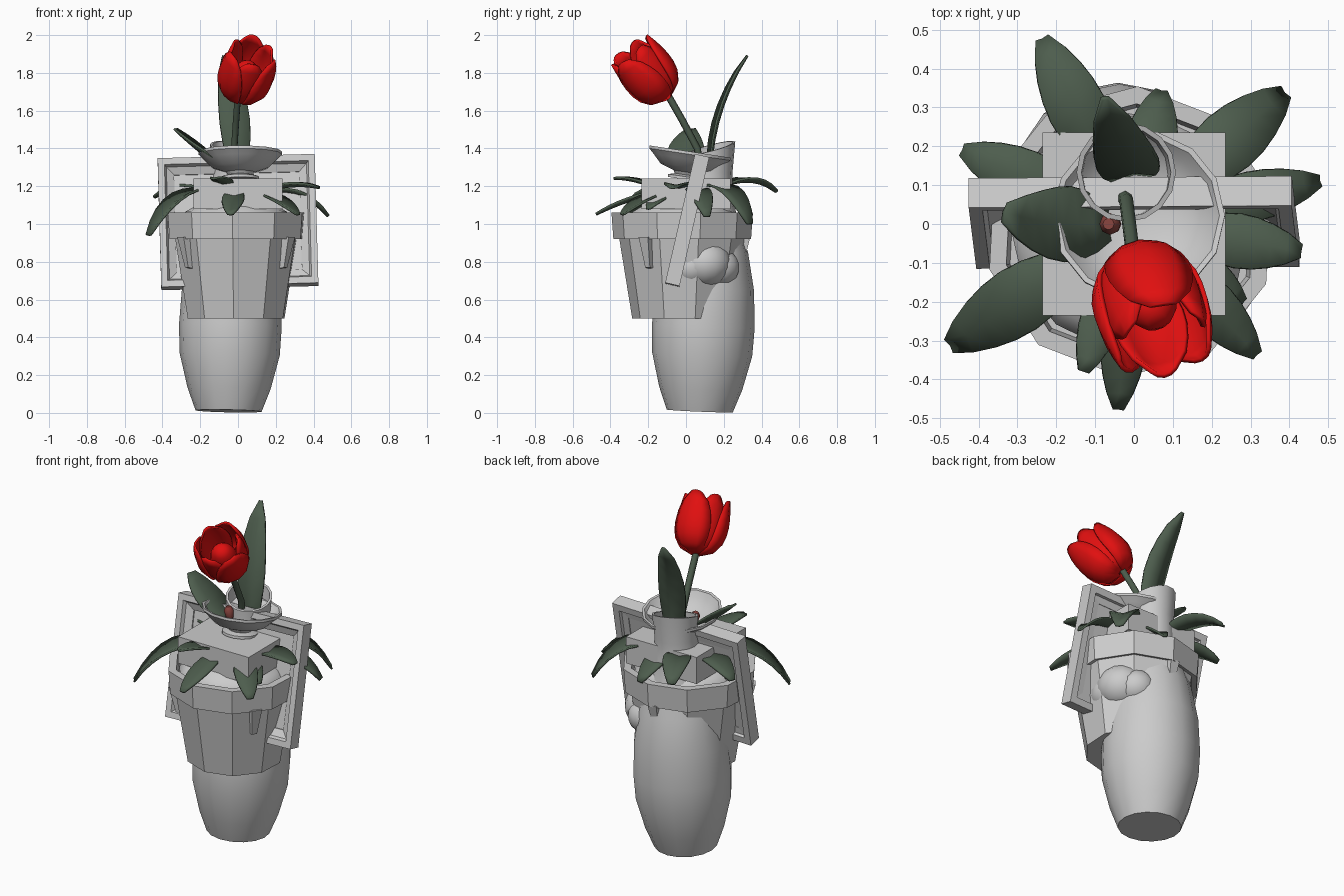
import bpy, bmesh, math
from mathutils import Vector as V, Matrix as M

if "Cube" in bpy.data.objects:
    bpy.data.objects.remove(bpy.data.objects["Cube"])


def material(name, rgb):
    m = bpy.data.materials.new(name)
    m.diffuse_color = (*rgb, 1)
    m.use_nodes = True
    m.node_tree.nodes["Principled BSDF"].inputs["Base Color"].default_value = m.diffuse_color
    return m


RED = material("petal_red", (0.75, 0.005, 0.005))
GREEN = material("leaf_green", (0.075, 0.11, 0.075))
BROWN = material("stamen_brown", (0.25, 0.06, 0.05))


def make(name, verts, faces, mat=None, smooth=None, thick=0):
    me = bpy.data.meshes.new(name)
    me.from_pydata([tuple(v) for v in verts], [], faces)
    bm = bmesh.new()
    bm.from_mesh(me)
    bmesh.ops.recalc_face_normals(bm, faces=bm.faces)
    bm.to_mesh(me)
    bm.free()
    ob = bpy.data.objects.new(name, me)
    bpy.context.collection.objects.link(ob)
    if mat:
        me.materials.append(mat)
    if thick:
        mod = ob.modifiers.new("thickness", 'SOLIDIFY')
        mod.thickness = thick
        mod.offset = 0
    if smooth:
        bpy.ops.object.select_all(action='DESELECT')
        ob.select_set(True)
        bpy.context.view_layer.objects.active = ob
        bpy.ops.object.shade_smooth_by_angle(angle=math.radians(smooth))
    return ob


def grid_faces(rows, cols, wrap=False):
    n = cols if wrap else cols - 1
    return [(i * cols + j, i * cols + (j + 1) % cols,
             (i + 1) * cols + (j + 1) % cols, (i + 1) * cols + j)
            for i in range(rows - 1) for j in range(n)]


def lathe(name, profile, base, top, sides, turn=0, mat=None, smooth=None):
    # turned profile (radius, height) standing on base, axis pointing to top
    base, top = V(base), V(top)
    up = (top - base).normalized()
    x = (V((1, 0, 0)) - up * up.x).normalized()
    y = up.cross(x)
    verts = []
    for r, h in profile:
        for k in range(sides):
            a = math.radians(turn) + 2 * math.pi * k / sides
            verts.append(base + r * (x * math.cos(a) + y * math.sin(a)) + up * h)
    n = len(profile)
    faces = grid_faces(n, sides, True)
    faces += [tuple(range(sides)), tuple(range((n - 1) * sides, n * sides))]
    return make(name, verts, faces, mat, smooth)


def sphere(name, loc, scale, mat=None):
    prof = [(math.sin(math.pi * i / 9), -math.cos(math.pi * i / 9)) for i in range(1, 9)]
    ob = lathe(name, prof, (0, 0, 0), (0, 0, 1), 14, 0, mat, 50)
    ob.data.transform(M.Translation(loc) @ M.Diagonal((*scale, 1)))
    return ob


def box(name, loc, size, mtx=M()):
    c = [V((x * size[0] / 2, y * size[1] / 2, z * size[2] / 2)) + V(loc)
         for x in (-1, 1) for y in (-1, 1) for z in (-1, 1)]
    return make(name, [mtx @ p for p in c],
                [(0, 1, 3, 2), (4, 6, 7, 5), (0, 4, 5, 1), (2, 3, 7, 6), (0, 2, 6, 4), (1, 5, 7, 3)])


def leaf(name, base, mid, tip, width, side=None, end=.28):
    # folded blade swept along a quadratic curve
    a, b, c = V(base), V(mid), V(tip)
    prof = [0.5, 0.8, 1.0, 1.08, 1.02, 0.86, 0.62, end]
    verts = []
    for i, w in enumerate(prof):
        t = i / (len(prof) - 1)
        p = a * (1 - t) ** 2 + b * 2 * t * (1 - t) + c * t * t
        d = ((b - a) * (1 - t) + (c - b) * t).normalized()
        s = V(side).normalized() if side else d.cross(V((0, 0, 1))).normalized()
        n = s.cross(d)
        for v in (-1, 0, 1):
            verts.append(p + s * v * w * width / 2 + n * abs(v) * w * width * 0.12)
    make(name, verts, grid_faces(len(prof), 3), GREEN, 30, 0.012)


# tall vase, leaning slightly back, its lip cut at a slant (high at the back)
vase = lathe("tall_vase", [(.175, 0), (.22, .12), (.265, .3), (.272, .45), (.26, .65), (.22, .85),
                           (.155, 1.03), (.125, 1.15), (.12, 1.27), (.128, 1.43), (.115, 1.43), (.105, 1.2)],
             (-.05, .073, .01), (-.02, .133, 1.44), 16, 0, None, 40)
for v in vase.data.vertices:
    if v.co.z > 1.35:
        v.co.z += (v.co.y - .25) * .3 - (v.co.x + .02) * .12

# ten-sided planter with a thick rim
lathe("planter", [(.265, .5), (.335, .93), (.365, .92), (.375, 1.06), (.33, 1.06), (.32, .98)],
      (-.01, -.02, 0), (-.01, -.02, 1), 10, -93)
sphere("soil_mound", (-.01, -.02, .99), (.31, .31, .15))

# small ribs below the rim
for i, deg in enumerate((-35, 215, 90)):
    m = M.Translation((-.01, -.02, 0)) @ M.Rotation(math.radians(deg), 4, 'Z')
    pts = [(.26, .03, .93), (.26, -.03, .93), (.36, .03, .93), (.36, -.03, .93),
           (.26, .02, .76), (.26, -.02, .76), (.32, .015, .77), (.32, -.015, .77)]
    make(f"planter_rib_{i}", [m @ V(p) for p in pts],
         [(0, 1, 3, 2), (4, 6, 7, 5), (0, 2, 6, 4), (1, 5, 7, 3), (2, 3, 7, 6), (0, 4, 5, 1)])

# rounded lumps beside the vase
for i, (loc, r) in enumerate((((.17, .1, .79), .14), ((.13, .17, .77), .115), ((.18, .03, .77), .12))):
    sphere(f"round_lump_{i}", loc, (r, r, r * .9))

# square block on the planter
box("square_block", (0, 0, 1.16), (.47, .47, .16))

# leaning picture frame: stepped rectangular ring and a thin panel, recessed on both sides
fm = (M.Translation((0, .005, 1.01)) @ M.Rotation(math.radians(-13), 4, 'X')
      @ M.Rotation(math.radians(-1.6), 4, 'Y'))
section = [(0, -.04), (.035, -.04), (.045, -.02), (.085, .0), (.085, .02), (.045, .022), (.04, .038), (0, .038)]
verts = []
for inset, y in section:
    for sx, sz in ((-1, -1), (1, -1), (1, 1), (-1, 1)):
        verts.append(fm @ V((sx * (.416 - inset), y, sz * (.35 - inset))))
n = len(section)
make("picture_frame", verts, [(i * 4 + j, i * 4 + (j + 1) % 4, (i + 1) % n * 4 + (j + 1) % 4,
                               (i + 1) % n * 4 + j) for i in range(n) for j in range(4)])
box("frame_panel", (0, .012, 0), (.67, .008, .55), fm)

# flared bowl on a short foot
lathe("flared_bowl", [(.1, 0), (.1, .015), (.065, .025), (.075, .04), (.15, .065), (.195, .11), (.222, .135),
                      (.222, .15), (.208, .148), (.185, .115), (.14, .075), (.06, .05)],
      (.012, .0, 1.235), (.012, .015, 1.335), 14, 0, None, 35)
lathe("bowl_bud", [(.012, 0), (.022, .02), (.028, .06), (.015, .08)],
      (-.05, 0, 1.3), (-.07, 0, 1.4), 8, 0, BROWN, 50)

# flower stem
sp = [V((-.03, .08, 1.25)), V((-.02, .06, 1.4)), V((-.01, -.02, 1.55)), V((.0, -.1, 1.69))]
cu = bpy.data.curves.new("flower_stem", 'CURVE')
cu.dimensions = '3D'
cu.bevel_depth = .019
cu.bevel_resolution = 1
s = cu.splines.new('POLY')
s.points.add(len(sp) - 1)
for q, p in zip(s.points, sp):
    q.co = (*p, 1)
cu.materials.append(GREEN)
bpy.context.collection.objects.link(bpy.data.objects.new("flower_stem", cu))

# cup-shaped flower: three outer and three inner petals round a core
axis = V((.075, -.21, .25)).normalized()
fl = M.Translation((.005, -.098, 1.67)) @ axis.to_track_quat('Z', 'Y').to_matrix().to_4x4()
radius = [.02, .1, .13, .143, .147, .145, .138, .128]
half = [64, 66, 66, 65, 62, 56, 46, 22]
for i in range(6):
    k = 1 if i % 2 else .88
    verts = []
    for j, (r, h) in enumerate(zip(radius, half)):
        z = .33 * (j / 7) ** 1.1
        for v in (-1, -.5, 0, .5, 1):
            a = math.radians(60 * i + 15 + v * h * .8)
            rr = r * k * (1 - .06 * v * v)
            verts.append(fl @ V((rr * math.cos(a), rr * math.sin(a), z - .012 * v * v * j / 7)))
    make(f"petal_{i}", verts, grid_faces(8, 5), RED, 40, .012)
core = sphere("flower_core", (0, 0, .13), (.075, .075, .12), RED)
core.data.transform(fl)

# upright leaves: one in the vase neck, one in the bowl
leaf("tall_leaf", (0, .13, 1.25), (-.01, .14, 1.6), (-.075, .325, 1.89), .15, (1, .15, .1), .12)
leaf("side_leaf", (-.07, 0, 1.29), (-.2, -.01, 1.37), (-.335, .03, 1.5), .18)

# drooping leaves around the block: tip position, arch height, width
droop = [((-.235, .475, 1.17), 1.28, .14), ((.385, .335, 1.0), 1.25, .15), ((.475, .11, 1.04), 1.2, .12),
         ((.43, -.07, 1.19), 1.22, .13), ((.315, -.335, 1.05), 1.13, .12), ((-.04, -.475, 1.05), 1.12, .11),
         ((-.47, -.31, .94), 1.2, .16), ((-.44, .19, 1.14), 1.22, .13), ((.07, .34, 1.05), 1.15, .12),
         ((-.13, -.38, 1.24), 1.24, .1), ((.28, -.2, 1.08), 1.14, .1)]
for i, (tip, h, w) in enumerate(droop):
    t = V(tip)
    leaf(f"drooping_leaf_{i}", (t.x * .3, t.y * .3, 1.17), (t.x * .7, t.y * .7, h), tip, w)
